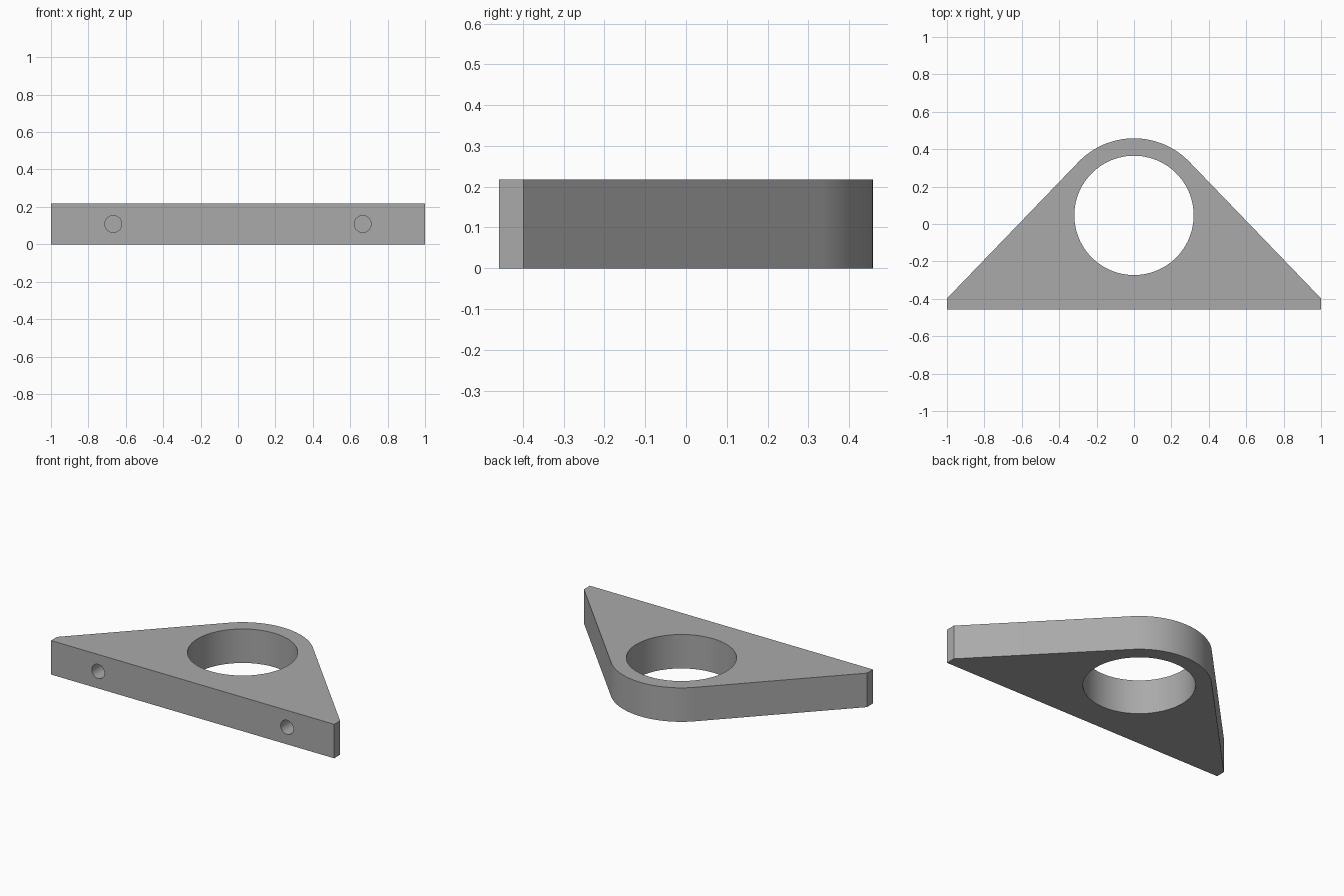
import bpy, bmesh
from math import radians, sin, cos, atan2, acos, hypot, pi
from mathutils import Matrix

cube = bpy.data.objects.get("Cube")
if cube:
    bpy.data.objects.remove(cube, do_unlink=True)

HEIGHT = 0.217
FRONT, SHOULDER, BACK = -0.458, -0.398, 0.458
RING_Y, BORE_R = 0.046, 0.319
RING_R = BACK - RING_Y

# Plain grey material
grey = bpy.data.materials.new("plain grey")
grey.use_nodes = True
colour = (0.40, 0.40, 0.40, 1)
grey.diffuse_color = colour
grey.node_tree.nodes["Principled BSDF"].inputs["Base Color"].default_value = colour


def make_object(name, bm):
    bmesh.ops.recalc_face_normals(bm, faces=bm.faces)
    mesh = bpy.data.meshes.new(name)
    bm.to_mesh(mesh)
    bm.free()
    mesh.materials.append(grey)
    obj = bpy.data.objects.new(name, mesh)
    bpy.context.collection.objects.link(obj)
    return obj


def cylinder(name, radius, depth, segments, matrix):
    bm = bmesh.new()
    bmesh.ops.create_cone(bm, cap_ends=True, segments=segments, radius1=radius,
                          radius2=radius, depth=depth, matrix=matrix)
    return make_object(name, bm)


# Plate outline: straight base, short ends, flanks tangent to a round top
drop = SHOULDER - RING_Y
start = atan2(drop, 1) + acos(RING_R / hypot(1, drop))
steps = 48
angles = [start + (pi - 2 * start) * i / steps for i in range(steps + 1)]
outline = [(-1, FRONT), (1, FRONT), (1, SHOULDER)]
outline += [(RING_R * cos(a), RING_Y + RING_R * sin(a)) for a in angles]
outline.append((-1, SHOULDER))

bm = bmesh.new()
base = bm.faces.new([bm.verts.new((x, y, 0)) for x, y in outline])
top = bmesh.ops.extrude_face_region(bm, geom=[base], use_keep_orig=True)
bmesh.ops.translate(bm, vec=(0, 0, HEIGHT),
                    verts=[v for v in top["geom"] if isinstance(v, bmesh.types.BMVert)])
plate = make_object("bracket_plate", bm)

# Large bore and two blind screw holes in the front edge
cutters = [cylinder("bore_cutter", BORE_R, 1, 96,
                    Matrix.Translation((0, RING_Y, HEIGHT / 2)))]
for side, x in (("left", 0.667), ("right", -0.667)):
    place = Matrix.Translation((x, FRONT, HEIGHT / 2)) @ Matrix.Rotation(pi / 2, 4, "X")
    cutters.append(cylinder(side + "_screw_hole_cutter", 0.045, 0.5, 32, place))

bpy.ops.object.select_all(action="DESELECT")
plate.select_set(True)
bpy.context.view_layer.objects.active = plate
for cutter in cutters:
    cut = plate.modifiers.new(cutter.name, "BOOLEAN")
    cut.operation, cut.solver, cut.object = "DIFFERENCE", "EXACT", cutter
    bpy.ops.object.modifier_apply(modifier=cut.name)
    bpy.data.objects.remove(cutter, do_unlink=True)

bpy.ops.object.shade_smooth_by_angle(angle=radians(30))
